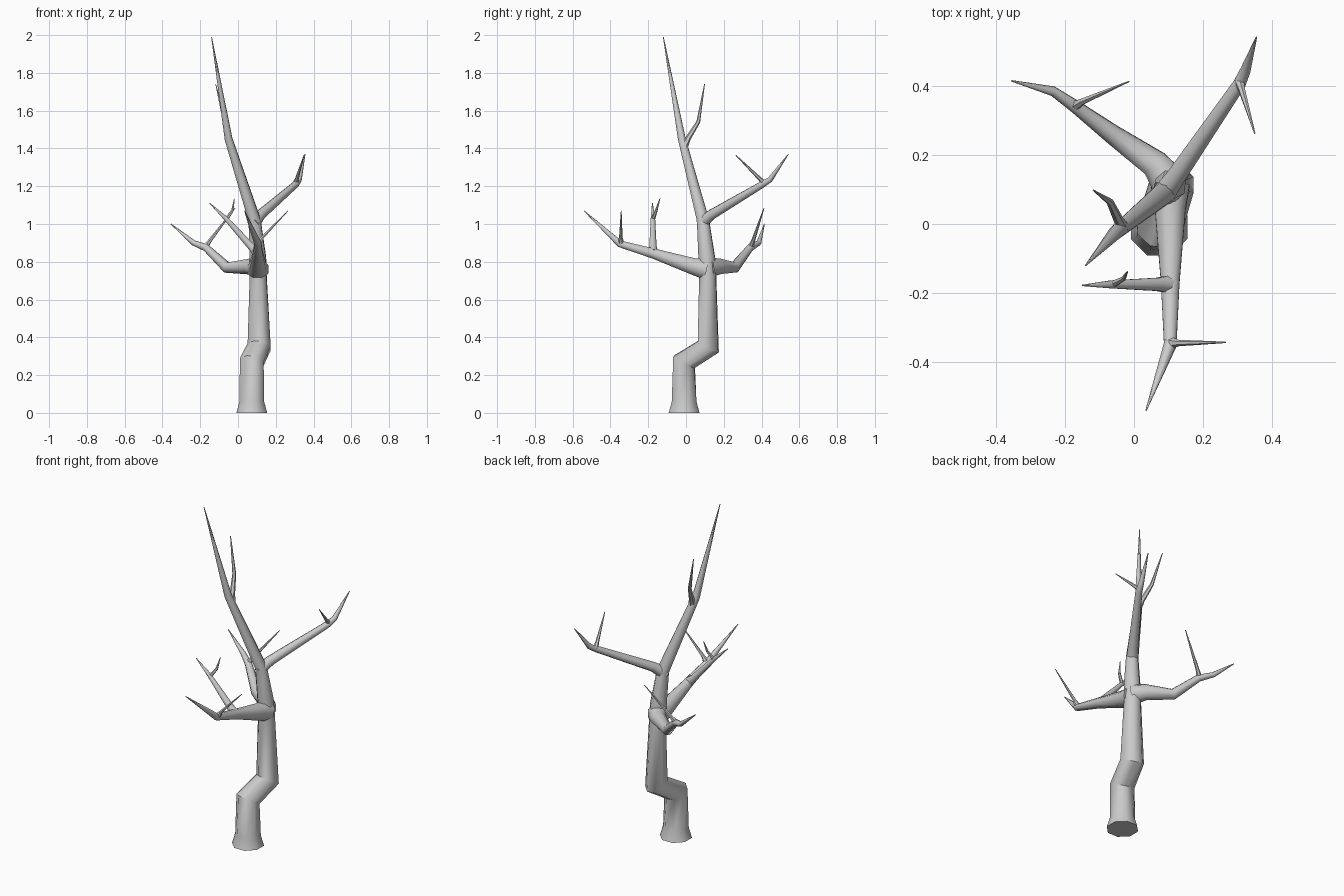
import bpy, bmesh, math
from mathutils import Vector


def limb(name, pts, sides=8):
    """Tapered tube through (x, y, z, radius) points, rings mitred at bends."""
    P = [Vector(p[:3]) for p in pts]
    bm = bmesh.new()
    rings = []
    side = None
    for i, p in enumerate(P):
        a = (p - P[i - 1]).normalized() if i else Vector()
        b = (P[i + 1] - p).normalized() if i < len(P) - 1 else Vector()
        t = (a + b).normalized()
        if i == 0 and p.z < 0.001:
            t = Vector((0, 0, 1))          # flat foot on the ground
        if side is None:
            ref = Vector((1, 0, 0)) if abs(t.x) < 0.8 else Vector((0, 1, 0))
            side = ref
        side = (side - t * side.dot(t)).normalized()
        up = t.cross(side)
        ring = []
        for k in range(sides):
            ang = 2 * math.pi * (k + 0.5) / sides
            ring.append(bm.verts.new(p + pts[i][3] * 1.04 * (side * math.cos(ang) + up * math.sin(ang))))
        rings.append(ring)
    for r0, r1 in zip(rings, rings[1:]):
        for k in range(sides):
            n = (k + 1) % sides
            bm.faces.new((r0[k], r0[n], r1[n], r1[k]))
    bm.faces.new(rings[0][::-1])
    bm.faces.new(rings[-1])
    me = bpy.data.meshes.new(name)
    bm.to_mesh(me)
    bm.free()
    ob = bpy.data.objects.new(name, me)
    bpy.context.collection.objects.link(ob)
    bpy.ops.object.select_all(action='DESELECT')
    ob.select_set(True)
    bpy.context.view_layer.objects.active = ob
    bpy.ops.object.shade_smooth_by_angle(angle=math.radians(50))
    return ob


T = 0.002  # tip radius

# Trunk with foot flare, crook and tapering leader
limb("trunk", [(0.073, -0.01, 0, 0.085), (0.073, -0.01, 0.06, 0.068),
               (0.073, -0.01, 0.27, 0.066), (0.112, 0.118, 0.35, 0.064),
               (0.107, 0.115, 0.72, 0.046), (0.105, 0.11, 0.82, 0.045),
               (0.088, 0.09, 1.02, 0.033), (-0.05, -0.022, 1.45, 0.021),
               (-0.14, -0.12, 1.99, T)])
limb("leader_twig", [(-0.035, -0.01, 1.41, 0.02), (-0.045, 0.012, 1.455, 0.014),
                     (-0.07, 0.065, 1.54, 0.01), (-0.118, 0.098, 1.74, T)], 6)

# Branch rising to the back right
limb("back_right_branch", [(0.08, 0.08, 1.0, 0.033), (0.12, 0.135, 1.05, 0.027),
                           (0.305, 0.405, 1.21, 0.018), (0.323, 0.445, 1.235, 0.015),
                           (0.355, 0.542, 1.37, T)])
limb("back_right_twig", [(0.305, 0.415, 1.215, 0.015), (0.312, 0.39, 1.24, 0.01),
                         (0.35, 0.263, 1.365, T)], 6)

# Bent branch to the back left
limb("back_left_branch", [(0.105, 0.115, 0.77, 0.055), (0.06, 0.175, 0.775, 0.042),
                          (-0.06, 0.258, 0.77, 0.029), (-0.17, 0.34, 0.875, 0.019),
                          (-0.235, 0.385, 0.9, 0.014), (-0.355, 0.415, 1.0, T)])
limb("back_left_twig", [(-0.175, 0.34, 0.875, 0.016), (-0.15, 0.355, 0.91, 0.01),
                        (-0.015, 0.413, 1.085, T)], 6)

# Long branch to the front
limb("front_branch", [(0.105, 0.11, 0.76, 0.058), (0.105, 0.04, 0.775, 0.046),
                      (0.105, -0.17, 0.843, 0.028), (0.105, -0.35, 0.895, 0.019),
                      (0.035, -0.54, 1.07, T)])
limb("front_tip_twig", [(0.105, -0.345, 0.895, 0.018), (0.13, -0.345, 0.93, 0.009),
                        (0.265, -0.343, 1.07, T)], 6)
limb("front_side_twig", [(0.105, -0.175, 0.845, 0.028), (0.07, -0.175, 0.88, 0.02),
                         (-0.065, -0.175, 1.03, 0.012), (-0.15, -0.178, 1.11, T)])
limb("front_side_twiglet", [(-0.062, -0.175, 1.025, 0.011), (-0.03, -0.158, 1.07, 0.007),
                            (-0.019, -0.138, 1.135, T)], 6)
